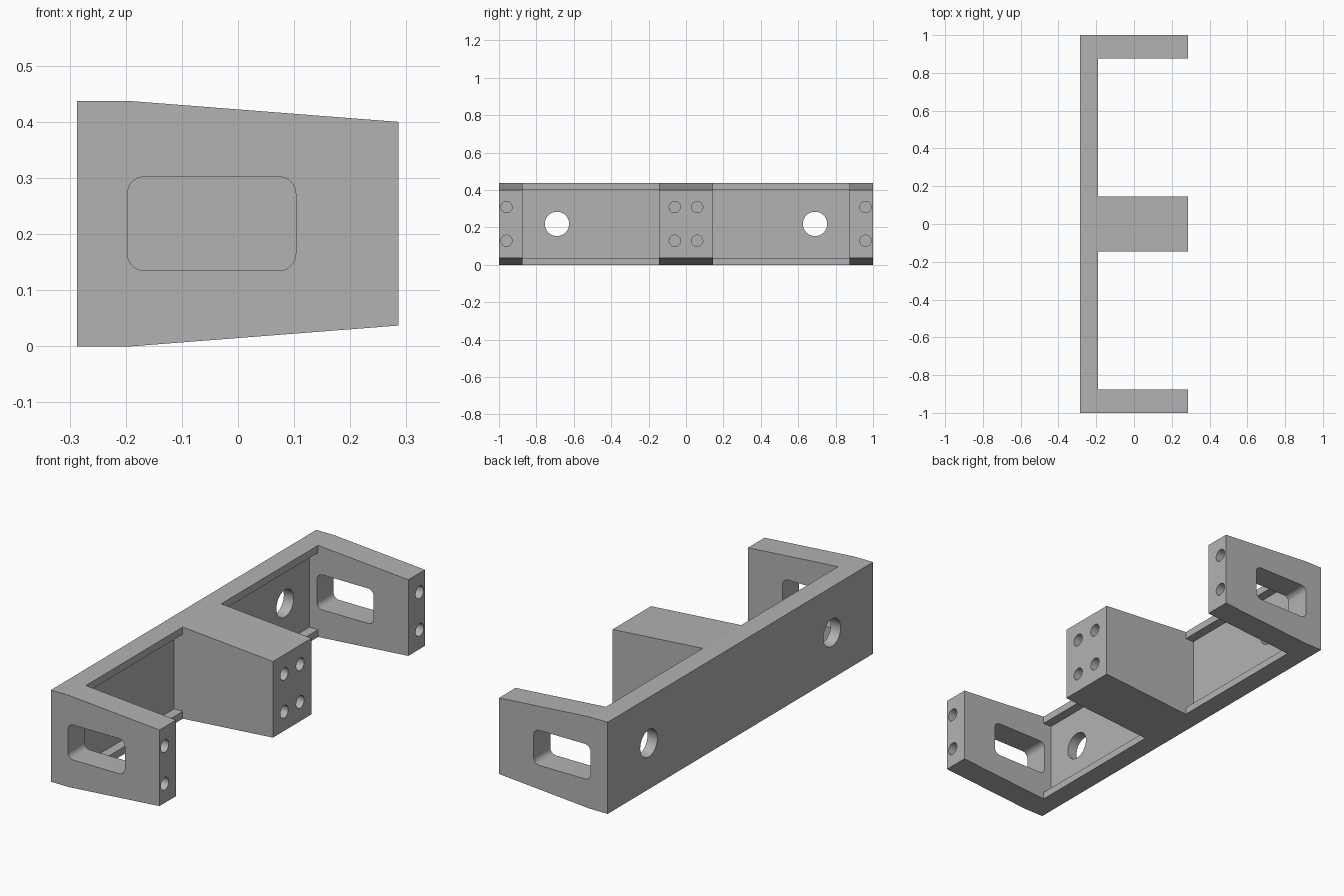
import bpy, bmesh
from math import sin, cos, pi, radians
from mathutils import Vector

cube = bpy.data.objects.get("Cube")
if cube:
    bpy.data.objects.remove(cube, do_unlink=True)

grey = bpy.data.materials.new("plain grey")
grey.use_nodes = True
grey.diffuse_color = (0.45, 0.45, 0.45, 1)
grey.node_tree.nodes["Principled BSDF"].inputs["Base Color"].default_value = grey.diffuse_color

HEIGHT = 0.437
MID = HEIGHT / 2
BACK, FRONT = -0.287, 0.286
LIP = -0.19


def prism(name, points, offset):
    """Solid made by sweeping a closed outline along offset."""
    bm = bmesh.new()
    face = bm.faces.new([bm.verts.new(p) for p in points])
    swept = bmesh.ops.extrude_face_region(bm, geom=[face])["geom"]
    bmesh.ops.translate(bm, vec=Vector(offset),
                        verts=[v for v in swept if isinstance(v, bmesh.types.BMVert)])
    bmesh.ops.recalc_face_normals(bm, faces=bm.faces)
    mesh = bpy.data.meshes.new(name)
    bm.to_mesh(mesh)
    bm.free()
    mesh.materials.append(grey)
    obj = bpy.data.objects.new(name, mesh)
    bpy.context.collection.objects.link(obj)
    return obj


def profile(name, outline, y0, y1):
    return prism(name, [(x, y0, z) for x, z in outline], (0, y1 - y0, 0))


def bore(name, x0, x1, y, z, radius, sides=40):
    ring = [2 * pi * i / sides for i in range(sides)]
    return prism(name, [(x0, y + radius * cos(a), z + radius * sin(a)) for a in ring],
                 (x1 - x0, 0, 0))


def rounded_rect(x0, x1, z0, z1, r, steps=8):
    centres = [(x1 - r, z1 - r), (x0 + r, z1 - r), (x0 + r, z0 + r), (x1 - r, z0 + r)]
    return [(cx + r * cos(pi / 2 * (q + i / steps)), cz + r * sin(pi / 2 * (q + i / steps)))
            for q, (cx, cz) in enumerate(centres) for i in range(steps + 1)]


# Full tapered bar, from which the bracket is cut
bracket = profile("bracket", [(BACK, 0), (LIP, 0), (FRONT, 0.037), (FRONT, 0.4),
                              (LIP, HEIGHT), (BACK, HEIGHT)], -1, 1)

# T-shaped pocket leaves the back web with a lip above and below
low, high, web = 0.035, HEIGHT - 0.035, -0.235
pocket = [(web, low), (LIP, low), (LIP, -0.1), (0.4, -0.1),
          (0.4, 0.6), (LIP, 0.6), (LIP, high), (web, high)]
slot = rounded_rect(-0.197, 0.103, 0.135, 0.302, 0.03)

cutters = []
for side in (-1, 1):
    cutters.append(profile("pocket_cutter", pocket, side * 0.145, side * 0.875))
    cutters.append(profile("slot_cutter", slot, side * 0.8, side * 1.1))
    cutters.append(bore("web_hole_cutter", -0.4, -0.1, side * 0.69, MID, 0.065))
    # Blind screw holes in the arm ends
    for y in (0.06, 0.96):
        for z in (MID - 0.09, MID + 0.09):
            cutters.append(bore("screw_hole_cutter", 0.14, 0.4, side * y, z, 0.03, 32))

for cutter in cutters:
    mod = bracket.modifiers.new("cut", "BOOLEAN")
    mod.operation = "DIFFERENCE"
    mod.solver = "EXACT"
    mod.object = cutter

# Bake the cuts and discard the cutters
bpy.context.view_layer.update()
depsgraph = bpy.context.evaluated_depsgraph_get()
baked = bpy.data.meshes.new_from_object(bracket.evaluated_get(depsgraph))
bracket.modifiers.clear()
bracket.data = baked
baked.name = "bracket"
for cutter in cutters:
    bpy.data.objects.remove(cutter, do_unlink=True)

# Smooth hole walls, sharp edges elsewhere; the taper kink stays crisp
for obj in bpy.context.selected_objects:
    obj.select_set(False)
bracket.select_set(True)
bpy.context.view_layer.objects.active = bracket
bpy.ops.object.shade_smooth_by_angle(angle=radians(30))
for edge in baked.edges:
    a, b = (baked.vertices[i].co for i in edge.vertices)
    if max(abs(a.x - LIP), abs(b.x - LIP)) < 0.001 and min(a.z, HEIGHT - a.z) < 0.001:
        edge.use_edge_sharp = True
